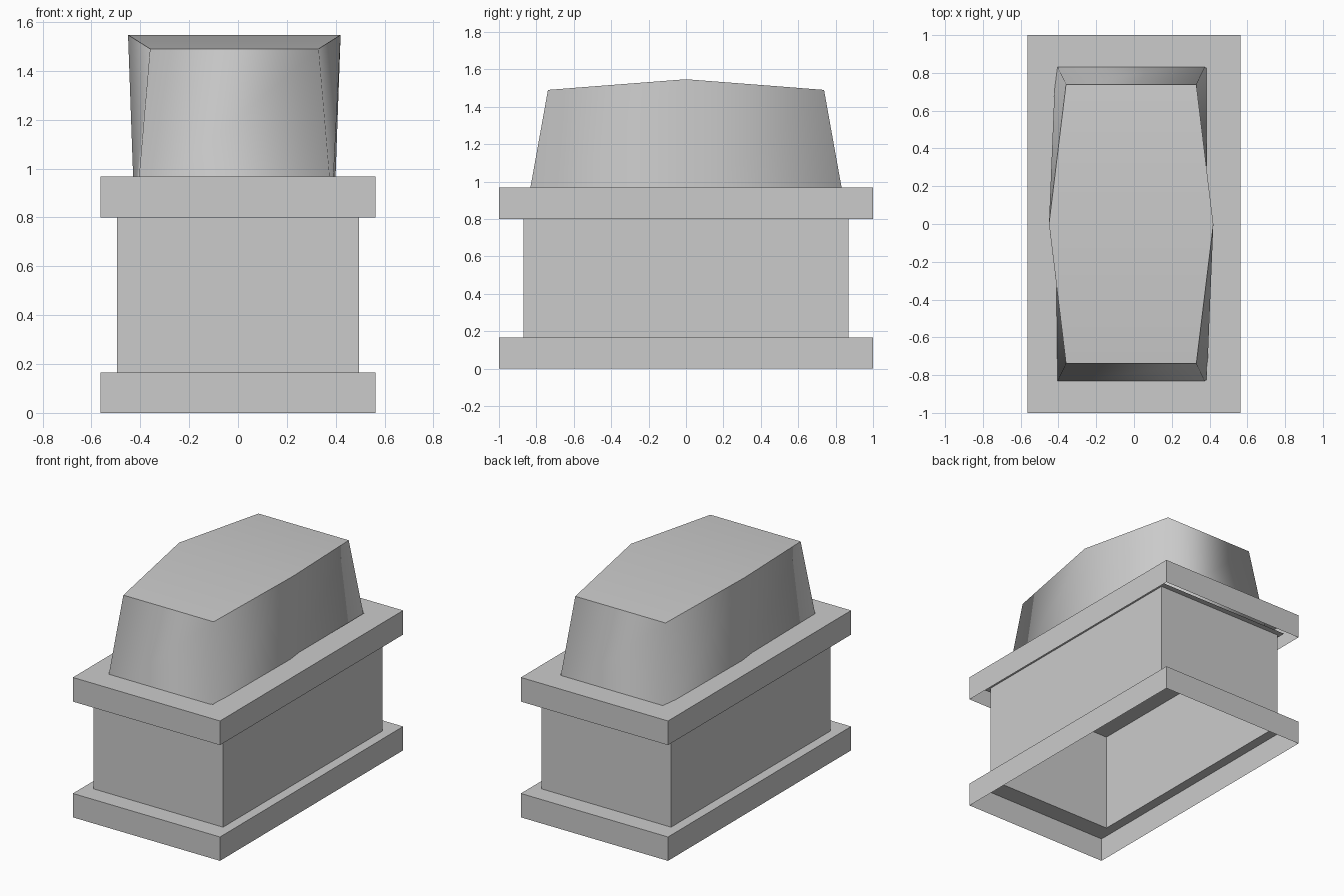
import bpy, bmesh

cube = bpy.data.objects.get("Cube")
if cube:
    bpy.data.objects.remove(cube, do_unlink=True)

grey = bpy.data.materials.new("plain_grey")
grey.use_nodes = True
colour = (0.6, 0.6, 0.6, 1)
grey.diffuse_color = colour
grey.node_tree.nodes["Principled BSDF"].inputs["Base Color"].default_value = colour


def rect(x, y, z):
    return [(-x, -y, z), (x, -y, z), (x, y, z), (-x, y, z)]


def hexagon(corner_x, corner_y, corner_z, mid_x, mid_z):
    """Rectangle whose long sides bulge at the middle."""
    shift = -0.015
    return [(shift - corner_x, -corner_y, corner_z), (shift + corner_x, -corner_y, corner_z),
            (shift + mid_x, 0, mid_z), (shift + corner_x, corner_y, corner_z),
            (shift - corner_x, corner_y, corner_z), (shift - mid_x, 0, mid_z)]


def shell(name, loops, roof=False):
    """Open shell skinned through loops from bottom to top."""
    bm = bmesh.new()
    rings = [[bm.verts.new(p) for p in loop] for loop in loops]
    n = len(rings[0])
    for low, high in zip(rings, rings[1:]):
        for i in range(n):
            j = (i + 1) % n
            face = bm.faces.new((low[i], low[j], high[j], high[i]))
            face.smooth = roof
    if roof:
        a, b, c, d, e, f = rings[-1]
        bm.faces.new((a, b, c, f)).smooth = True
        bm.faces.new((f, c, d, e)).smooth = True
        for i in range(n):
            bm.edges.get((rings[-1][i], rings[-1][(i + 1) % n])).smooth = False
    mesh = bpy.data.meshes.new(name)
    bm.to_mesh(mesh)
    bm.free()
    mesh.materials.append(grey)
    obj = bpy.data.objects.new(name, mesh)
    bpy.context.collection.objects.link(obj)
    return obj


BODY = (0.495, 0.87)
SLAB = (0.5625, 1.0)
BASE_TOP, BODY_TOP, CAP_BOTTOM, CAP_TOP = 0.165, 0.85, 0.80, 0.967

# Hollow foot slab with an opening for the body
shell("base_slab", [rect(*SLAB, 0), rect(*SLAB, BASE_TOP), rect(*BODY, BASE_TOP)])

# Straight body tube
shell("body", [rect(*BODY, BASE_TOP), rect(*BODY, BODY_TOP)])

# Hollow cap slab, open underneath
shell("cap_slab", [rect(*SLAB, CAP_BOTTOM), rect(*SLAB, CAP_TOP), rect(0.385, 0.825, CAP_TOP)])

# Hidden ledge joining the body to the tapered top
shell("inner_ledge", [rect(0.515, 0.91, BODY_TOP), rect(0.38, 0.84, BODY_TOP)])

# Tapered top with bulging flanks and a ridged roof
shell("tapered_top", [hexagon(0.40, 0.853, BODY_TOP, 0.41, BODY_TOP),
                      hexagon(0.345, 0.738, 1.49, 0.435, 1.547)], roof=True)
